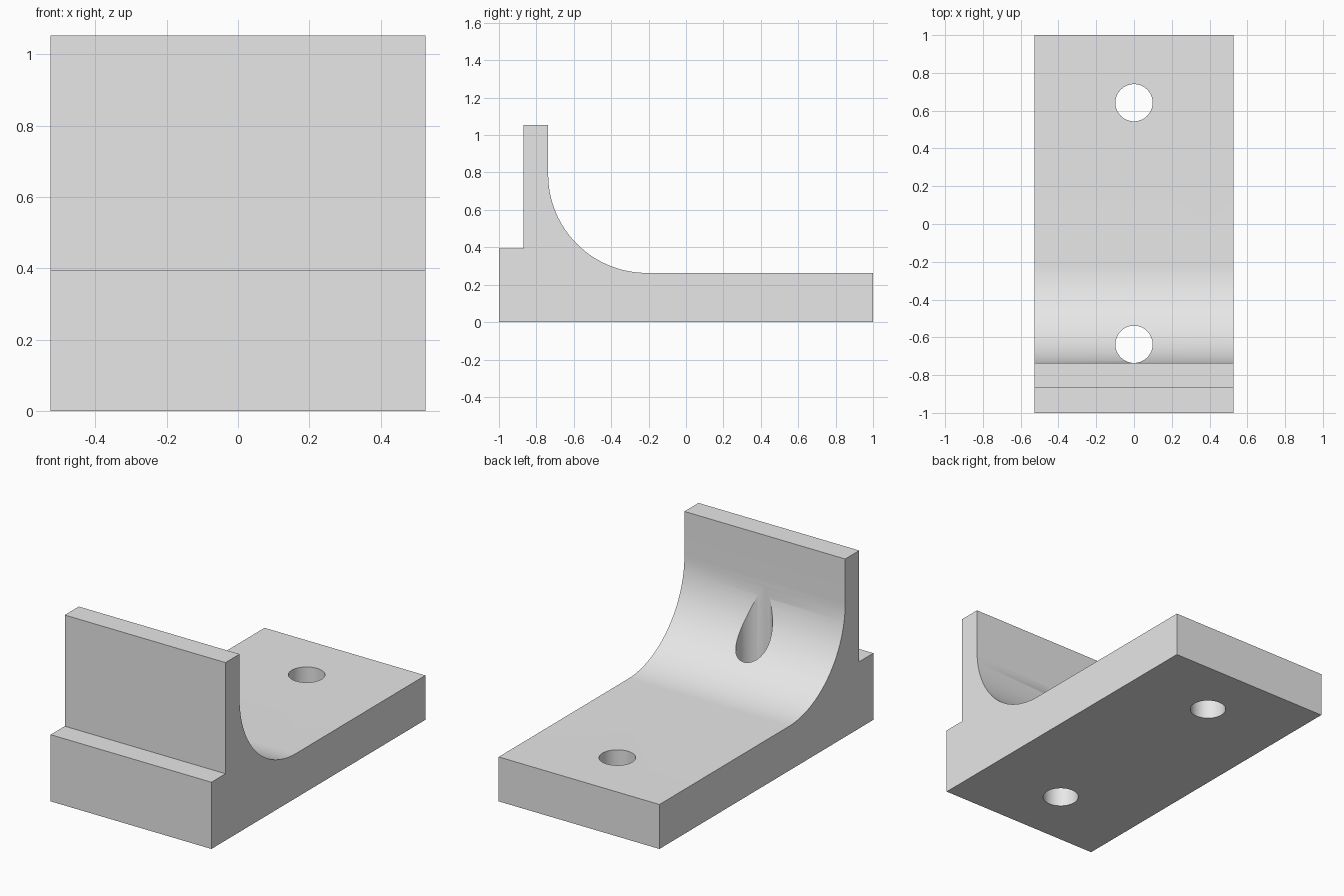
import bpy, bmesh, math

if "Cube" in bpy.data.objects:
    bpy.data.objects.remove(bpy.data.objects["Cube"])

U = 1 / 38          # base module
HALF_W = 20 * U     # half width of the bracket
R = 20 * U          # fillet radius
HOLE_R = 0.0985
HOLE_Y = (-0.637, 0.642)

grey = bpy.data.materials.new("light grey")
grey.diffuse_color = (0.8, 0.8, 0.8, 1)
grey.use_nodes = True
grey.node_tree.nodes["Principled BSDF"].inputs["Base Color"].default_value = grey.diffuse_color


def mesh_object(name, bm):
    bmesh.ops.recalc_face_normals(bm, faces=bm.faces)
    me = bpy.data.meshes.new(name)
    bm.to_mesh(me)
    bm.free()
    me.materials.append(grey)
    ob = bpy.data.objects.new(name, me)
    bpy.context.collection.objects.link(ob)
    return ob


# Side profile (y, z): base slab, rear step, upright wall and concave fillet
wall_y, floor_z = -28 * U, 10 * U
profile = [(-1, 0), (1, 0), (1, floor_z)]
for i in range(33):
    a = math.radians(270 - 90 * i / 32)
    profile.append((wall_y + R + R * math.cos(a), floor_z + R + R * math.sin(a)))
profile += [(wall_y, 40 * U), (-33 * U, 40 * U), (-33 * U, 15 * U), (-1, 15 * U)]

bm = bmesh.new()
side = bm.faces.new([bm.verts.new((-HALF_W, y, z)) for y, z in profile])
swept = bmesh.ops.extrude_face_region(bm, geom=[side])
bmesh.ops.translate(bm, vec=(2 * HALF_W, 0, 0),
                    verts=[g for g in swept["geom"] if isinstance(g, bmesh.types.BMVert)])
bracket = mesh_object("bracket", bm)

# Vertical bolt holes, the one near the wall also grooves the fillet
for i, y in enumerate(HOLE_Y):
    bm = bmesh.new()
    bmesh.ops.create_cone(bm, cap_ends=True, segments=64, radius1=HOLE_R,
                          radius2=HOLE_R, depth=3)
    bmesh.ops.translate(bm, vec=(0, y, 0.5), verts=bm.verts)
    cutter = mesh_object(f"hole_cutter_{i + 1}", bm)
    cutter.hide_render = True
    cutter.hide_set(True)
    cut = bracket.modifiers.new("bolt hole", "BOOLEAN")
    cut.object = cutter
    cut.operation = "DIFFERENCE"
    cut.solver = "EXACT"

# Apply the cuts, then smooth the curved surfaces only
bpy.context.view_layer.objects.active = bracket
bracket.select_set(True)
for name in [m.name for m in bracket.modifiers]:
    bpy.context.view_layer.update()
    bpy.ops.object.modifier_apply(modifier=bracket.modifiers[0].name)
for ob in [o for o in bpy.data.objects if o.name.startswith("hole_cutter")]:
    bpy.data.objects.remove(ob)
bpy.ops.object.shade_smooth_by_angle(angle=math.radians(25))
